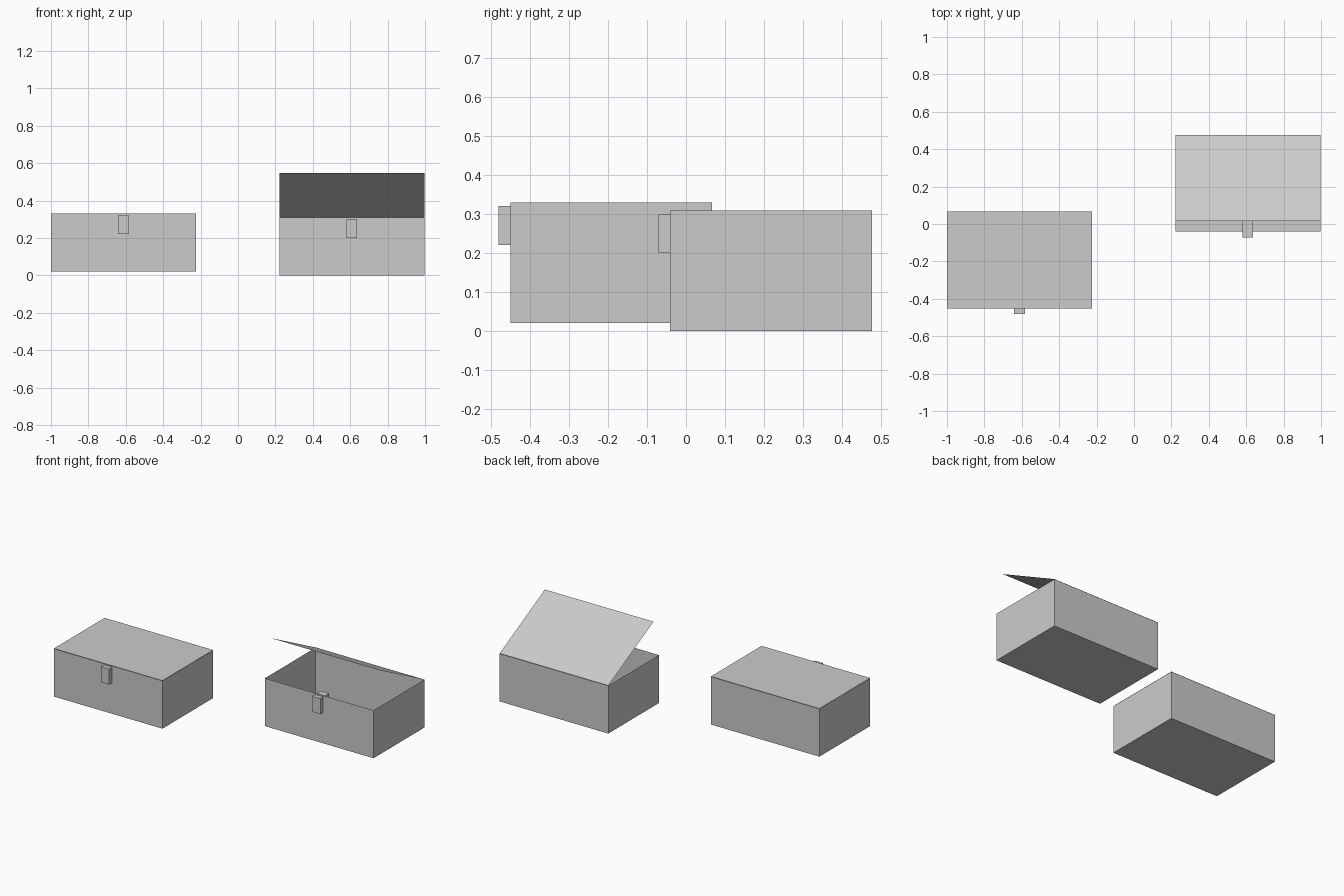
import bpy, bmesh, math
from mathutils import Vector

if "Cube" in bpy.data.objects:
    bpy.data.objects.remove(bpy.data.objects["Cube"])

W, D, H = 0.776, 0.518, 0.309      # box width, depth, height
LATCH = (0.057, 0.09, 0.1)         # latch block size


def finish(bm, name, loc):
    bmesh.ops.recalc_face_normals(bm, faces=bm.faces)
    mesh = bpy.data.meshes.new(name)
    bm.to_mesh(mesh)
    bm.free()
    obj = bpy.data.objects.new(name, mesh)
    obj.location = loc
    bpy.context.collection.objects.link(obj)
    return obj


def block(name, size, loc, open_top=False):
    """Block centred on loc, optionally without its top face."""
    bm = bmesh.new()
    bmesh.ops.create_cube(bm, size=1)
    bmesh.ops.scale(bm, vec=size, verts=bm.verts)
    if open_top:
        top = max(bm.faces, key=lambda f: f.calc_center_median().z)
        bmesh.ops.delete(bm, geom=[top], context='FACES_ONLY')
    return finish(bm, name, loc)


def lid(name, hinge, angle):
    """Thin sheet lid with its origin on the rear hinge line."""
    bm = bmesh.new()
    bmesh.ops.create_grid(bm, x_segments=1, y_segments=1, size=0.5)
    bmesh.ops.scale(bm, vec=(W, D, 1), verts=bm.verts)
    bmesh.ops.translate(bm, vec=(0, -D / 2, 0), verts=bm.verts)
    obj = finish(bm, name, hinge)
    obj.rotation_euler.x = -math.radians(angle)
    return obj


def chest(prefix, x, front, z, angle):
    # open-topped thin shell
    block(prefix + "_box", (W, D, H), (x, front + D / 2, z + H / 2), True)
    # hinged lid
    lid(prefix + "_lid", Vector((x, front + D, z + H + 0.001)), angle)
    # latch block passing through the front wall
    block(prefix + "_latch", LATCH,
          (x, front - 0.03 + LATCH[1] / 2, z + 0.25))


chest("closed", -0.612, -0.451, 0.021, 0)
chest("opened", 0.609, -0.041, 0.0, 27.2)
